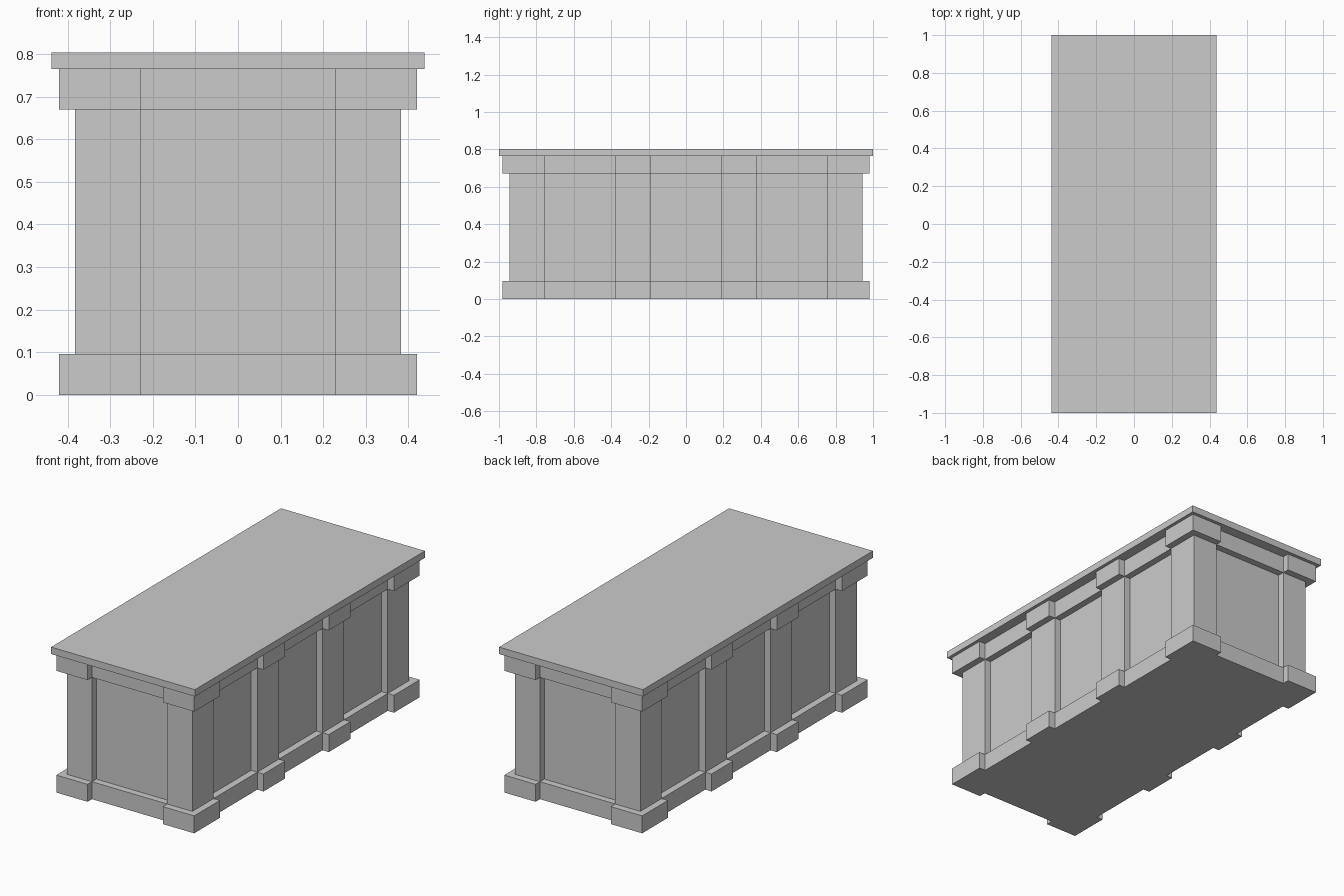
import bpy, bmesh

if "Cube" in bpy.data.objects:
    bpy.data.objects.remove(bpy.data.objects["Cube"])

STEP = 0.038                       # depth of the recessed panels
CORNER_X, CORNER_Y = 0.229, 0.757  # inner edges of the corner pilasters
MID_IN, MID_OUT = 0.19, 0.378      # edges of the middle pilasters


def pilaster_outline(x, y):
    """Plan outline with stepped pilasters, one quarter mirrored four ways."""
    r = x - STEP
    q = [(r, MID_IN), (x, MID_IN), (x, MID_OUT), (r, MID_OUT),
         (r, CORNER_Y), (x, CORNER_Y), (x, y),
         (CORNER_X, y), (CORNER_X, y - STEP)]
    back = q[::-1]
    return (q + [(-a, b) for a, b in back]
            + [(-a, -b) for a, b in q] + [(a, -b) for a, b in back])


def extrude_outline(name, outline, z0, z1):
    bm = bmesh.new()
    face = bm.faces.new([bm.verts.new((a, b, z0)) for a, b in outline])
    ext = bmesh.ops.extrude_face_region(bm, geom=[face], use_keep_orig=True)
    top = [v for v in ext["geom"] if isinstance(v, bmesh.types.BMVert)]
    bmesh.ops.translate(bm, verts=top, vec=(0, 0, z1 - z0))
    bmesh.ops.recalc_face_normals(bm, faces=bm.faces)
    mesh = bpy.data.meshes.new(name)
    bm.to_mesh(mesh)
    bm.free()
    obj = bpy.data.objects.new(name, mesh)
    bpy.context.collection.objects.link(obj)
    return obj


# Stepped plinth, panelled body and cornice share the same pilaster rhythm
extrude_outline("plinth", pilaster_outline(0.42, 0.981), 0, 0.096)
extrude_outline("panelled_body", pilaster_outline(0.382, 0.943), 0.096, 0.67)
extrude_outline("cornice", pilaster_outline(0.42, 0.981), 0.67, 0.765)

# Plain overhanging slab
extrude_outline("top_slab", [(0.438, -1), (0.438, 1), (-0.438, 1), (-0.438, -1)],
                0.765, 0.803)
